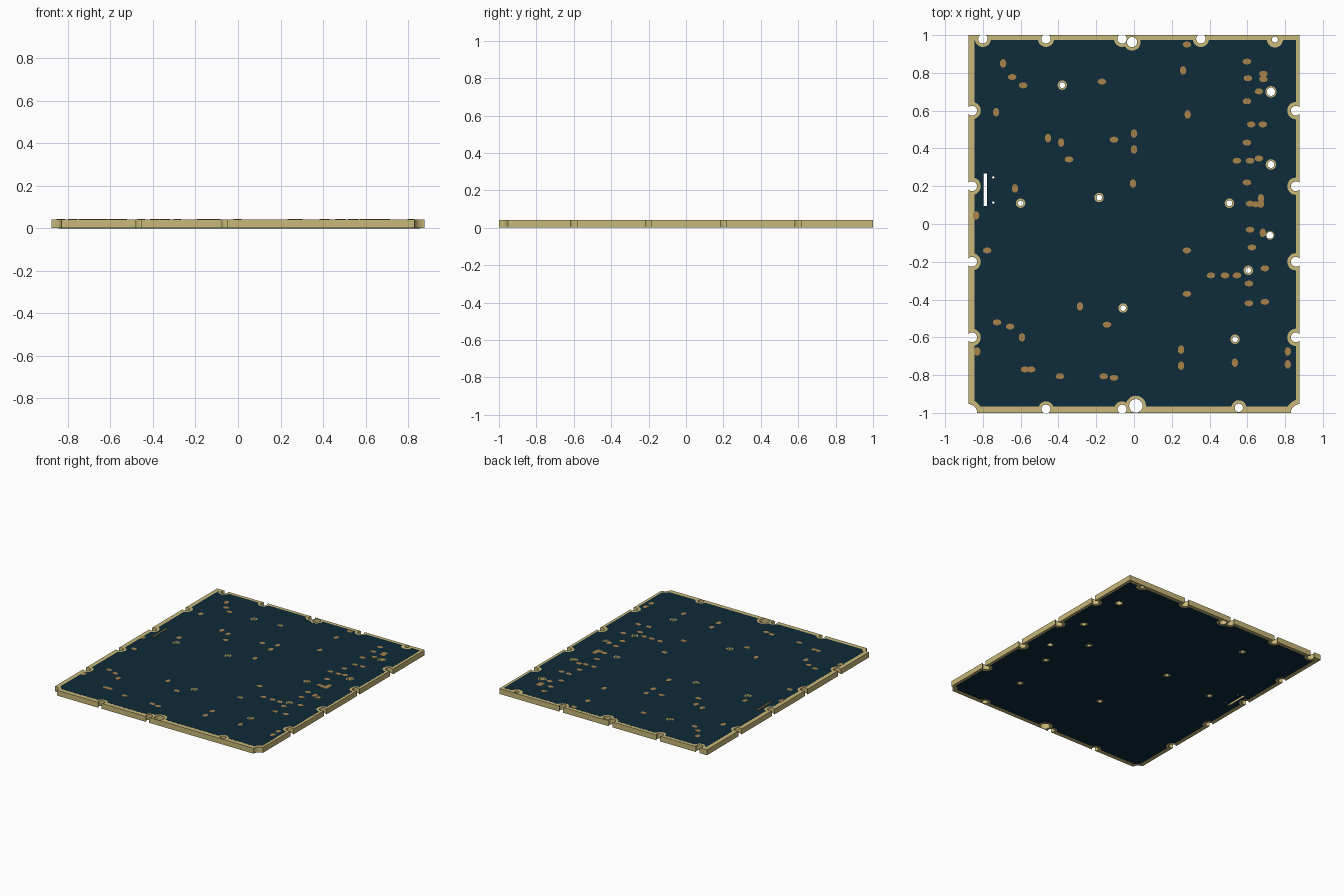
import bpy, bmesh, math
from mathutils import Matrix

H = 0.042            # board thickness
SKIN = 0.0006        # mask thickness

def material(name, rgb):
    m = bpy.data.materials.new(name)
    m.diffuse_color = (*rgb, 1)
    return m

GOLD = material("bare_gold_board", (0.578, 0.479, 0.19))
BLUE = material("dark_blue_mask", (0.0044, 0.025, 0.042))
COPPER = material("copper_pad", (0.39, 0.223, 0.07))

def add_object(name, bm, mat):
    me = bpy.data.meshes.new(name)
    bm.to_mesh(me)
    bm.free()
    ob = bpy.data.objects.new(name, me)
    if mat:
        me.materials.append(mat)
    bpy.context.collection.objects.link(ob)
    return ob

def box(bm, x0, x1, y0, y1, z0, z1):
    m = Matrix.Translation(((x0 + x1) / 2, (y0 + y1) / 2, (z0 + z1) / 2))
    bmesh.ops.create_cube(bm, size=1, matrix=m @ Matrix.Diagonal((x1 - x0, y1 - y0, z1 - z0, 1)))

def drill(bm, x, y, r, sides=20):
    bmesh.ops.create_cone(bm, cap_ends=True, segments=sides, radius1=r, radius2=r,
                          depth=0.3, matrix=Matrix.Translation((x, y, H / 2)))

# Hole layout: (x, y, drill radius, radius of bare ring)
holes = [(sx * 0.857, y, 0.026, 0.046) for sx in (-1, 1) for y in (-0.6, -0.2, 0.2, 0.6)]
holes += [(x, 0.98, 0.025, 0.043) for x in (-0.80, -0.466, -0.063, 0.354)]
holes += [(x, -0.98, 0.024, 0.041) for x in (-0.466, -0.063)]
holes += [(sx * 0.877, -1.0, 0.047, 0.072) for sx in (-1, 1)]
holes += [(-0.01, 0.963, 0.027, 0.045), (0.746, 0.977, 0.016, 0.043),
          (0.01, -0.963, 0.036, 0.054), (0.555, -0.973, 0.022, 0.04)]
holes += [(x, y, 0.015, 0.025) for x, y in
          ((-0.38, 0.735), (-0.185, 0.14), (-0.60, 0.11), (0.505, 0.11),
           (0.605, -0.245), (-0.058, -0.445), (0.535, -0.61))]
holes += [(0.725, 0.70, 0.022, 0.03), (0.725, 0.315, 0.018, 0.028), (0.72, -0.06, 0.018, 0.023)]
holes += [(-0.745, 0.247, 0.006, 0.0065), (-0.745, 0.113, 0.006, 0.0065)]

def cutter(name, ring):
    bm = bmesh.new()
    for x, y, r, rr in holes:
        drill(bm, x, y, rr if ring else r)
    box(bm, -0.796, -0.778, 0.095, 0.268, -0.1, 0.15)   # long slot
    ob = add_object(name, bm, None)
    ob.hide_render = True
    ob.hide_viewport = True
    ob.display_type = 'WIRE'
    return ob

drill_cutter = cutter("drill_cutter", False)
ring_cutter = cutter("ring_cutter", True)

def plate(name, mat, cut, *dims):
    bm = bmesh.new()
    box(bm, *dims)
    ob = add_object(name, bm, mat)
    mod = ob.modifiers.new("holes", 'BOOLEAN')
    mod.operation, mod.solver, mod.object = 'DIFFERENCE', 'EXACT', cut
    mod.use_self = True
    dg = bpy.context.evaluated_depsgraph_get()
    me = bpy.data.meshes.new_from_object(ob.evaluated_get(dg))
    ob.modifiers.clear()
    ob.data = me
    me.materials.clear()
    me.materials.append(mat)
    for p in me.polygons:
        p.material_index = 0

# Board core and the two mask skins
plate("board", GOLD, drill_cutter, -0.877, 0.877, -1, 1, SKIN, H - SKIN)
for name, z in (("top_mask", H - 2 * SKIN), ("bottom_mask", 0)):
    plate(name, BLUE, ring_cutter, -0.845, 0.857, -0.967, 0.974, z, z + 2 * SKIN)
for c in (drill_cutter, ring_cutter):
    bpy.data.objects.remove(c)

# Copper pads on the top side
wide = [(-0.645, 0.778), (-0.587, 0.734), (-0.344, 0.342), (-0.17, 0.754), (-0.106, 0.447),
        (0.28, 0.95), (0.28, -0.14), (0.28, -0.37), (-0.778, -0.14), (-0.143, -0.533),
        (-0.725, -0.521), (-0.656, -0.543), (-0.577, -0.77), (-0.545, -0.77), (-0.392, -0.806),
        (-0.16, -0.806), (-0.106, -0.814), (0.407, -0.272), (0.482, -0.272), (0.545, -0.272),
        (0.608, -0.315), (0.608, -0.42), (0.693, -0.412), (0.693, -0.235), (0.624, -0.124),
        (0.614, -0.03)]
wide += [(0.614, 0.108), (0.646, 0.104), (0.598, 0.22), (0.545, 0.335), (0.614, 0.335),
         (0.661, 0.347), (0.598, 0.431), (0.62, 0.527), (0.682, 0.527), (0.598, 0.65),
         (0.661, 0.702), (0.685, 0.767), (0.685, 0.795), (0.603, 0.772), (0.598, 0.86)]
tall = [(-0.693, 0.85), (-0.73, 0.592), (-0.455, 0.455), (-0.386, 0.431), (0, 0.479),
        (0, 0.395), (-0.005, 0.214), (0.26, 0.813), (0.284, 0.58), (-0.63, 0.188),
        (-0.836, 0.045), (-0.286, -0.436), (-0.593, -0.6), (-0.83, -0.675), (0.249, -0.665),
        (0.249, -0.75), (0.534, -0.734), (0.814, -0.675), (0.814, -0.743), (0.682, -0.047),
        (0.672, 0.136), (0.672, 0.108)]
bm = bmesh.new()
for pads, sx, sy in ((wide, 0.023, 0.016), (tall, 0.017, 0.023)):
    for x, y in pads:
        m = Matrix.Translation((x, y, H + 0.0002)) @ Matrix.Diagonal((sx, sy, 1, 1))
        bmesh.ops.create_cone(bm, cap_ends=True, segments=12, radius1=1, radius2=1,
                              depth=SKIN, matrix=m)
add_object("copper_pads", bm, COPPER)
